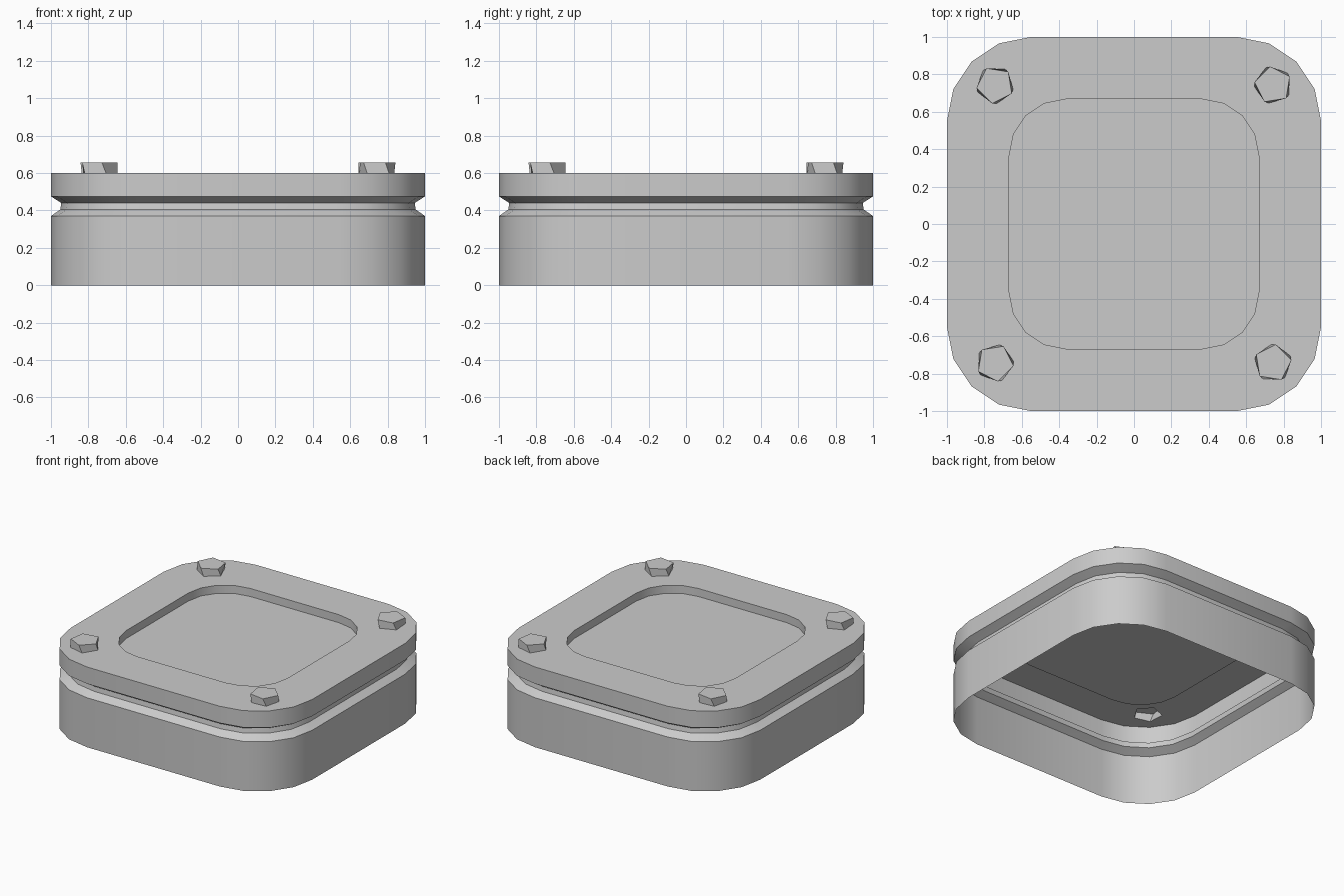
import bpy, bmesh, math

if "Cube" in bpy.data.objects:
    bpy.data.objects.remove(bpy.data.objects["Cube"])

TOP, FLOOR, BOLT_TOP = 0.60, 0.54, 0.655


def outline(scale):
    # rounded square: half width 1, corner radius 0.45, four segments per corner
    pts = []
    for k in range(4):
        cx, cy = [(1, 1), (-1, 1), (-1, -1), (1, -1)][k]
        for i in range(5):
            a = math.radians(90 * k + 22.5 * i)
            pts.append(((0.55 * cx + 0.45 * math.cos(a)) * scale,
                        (0.55 * cy + 0.45 * math.sin(a)) * scale))
    return pts


def pentagon(k, twist):
    # five-sided bolt outline, turned a quarter per corner
    a0 = math.radians(45 + 90 * k)
    c = 0.743 * math.sqrt(2)
    return [(c * math.cos(a0) + 0.1 * math.cos(b), c * math.sin(a0) + 0.1 * math.sin(b))
            for b in (math.radians(99 + 90 * k + twist + 72 * i) for i in range(5))]


def ring(bm, pts, z):
    return [bm.verts.new((x, y, z)) for x, y in pts]


def bridge(bm, a, b):
    n = len(a)
    for i in range(n):
        bm.faces.new((a[i], a[(i + 1) % n], b[(i + 1) % n], b[i]))


def loop_edges(bm, r):
    out = []
    for i in range(len(r)):
        pair = (r[i], r[(i + 1) % len(r)])
        out.append(bm.edges.get(pair) or bm.edges.new(pair))
    return out


def finish(bm, name):
    me = bpy.data.meshes.new(name)
    bm.to_mesh(me)
    bm.free()
    ob = bpy.data.objects.new(name, me)
    bpy.context.collection.objects.link(ob)
    return ob


# housing: open-bottomed shell with a groove around the sides
bm = bmesh.new()
profile = [(1, 0), (1, 0.37), (0.95, 0.405), (0.945, 0.44), (1, 0.475), (1, TOP)]
rings = [ring(bm, outline(s), z) for s, z in profile]
for a, b in zip(rings, rings[1:]):
    bridge(bm, a, b)

# recessed panel in the top
rim = ring(bm, outline(0.667), TOP)
floor = ring(bm, outline(0.667), FLOOR)
bridge(bm, rim, floor)
bm.faces.new(floor)

# top plate with openings under the hollow bolts
edges = loop_edges(bm, rings[-1]) + loop_edges(bm, rim)
for k in range(4):
    edges += loop_edges(bm, ring(bm, pentagon(k, 13), TOP))
bmesh.ops.triangle_fill(bm, use_beauty=True, use_dissolve=False, edges=edges,
                        normal=(0, 0, 1))
for f in bm.faces:
    f.normal_update()
for f in bm.faces:
    if all(v.co.z > TOP - 1e-4 for v in f.verts) and f.normal.z < 0:
        f.normal_flip()
housing = finish(bm, "housing")

# smooth the rounded corners, keep the hard edges
bpy.context.view_layer.objects.active = housing
housing.select_set(True)
bpy.ops.object.shade_smooth_by_angle(angle=math.radians(30))

# slightly twisted five-sided bolts at the corners
for k, place in enumerate(("back_right", "back_left", "front_left", "front_right")):
    bm = bmesh.new()
    base = ring(bm, pentagon(k, 13), TOP)
    cap = ring(bm, pentagon(k, 0), BOLT_TOP)
    bridge(bm, base, cap)
    bm.faces.new(cap)
    finish(bm, "bolt_" + place)
